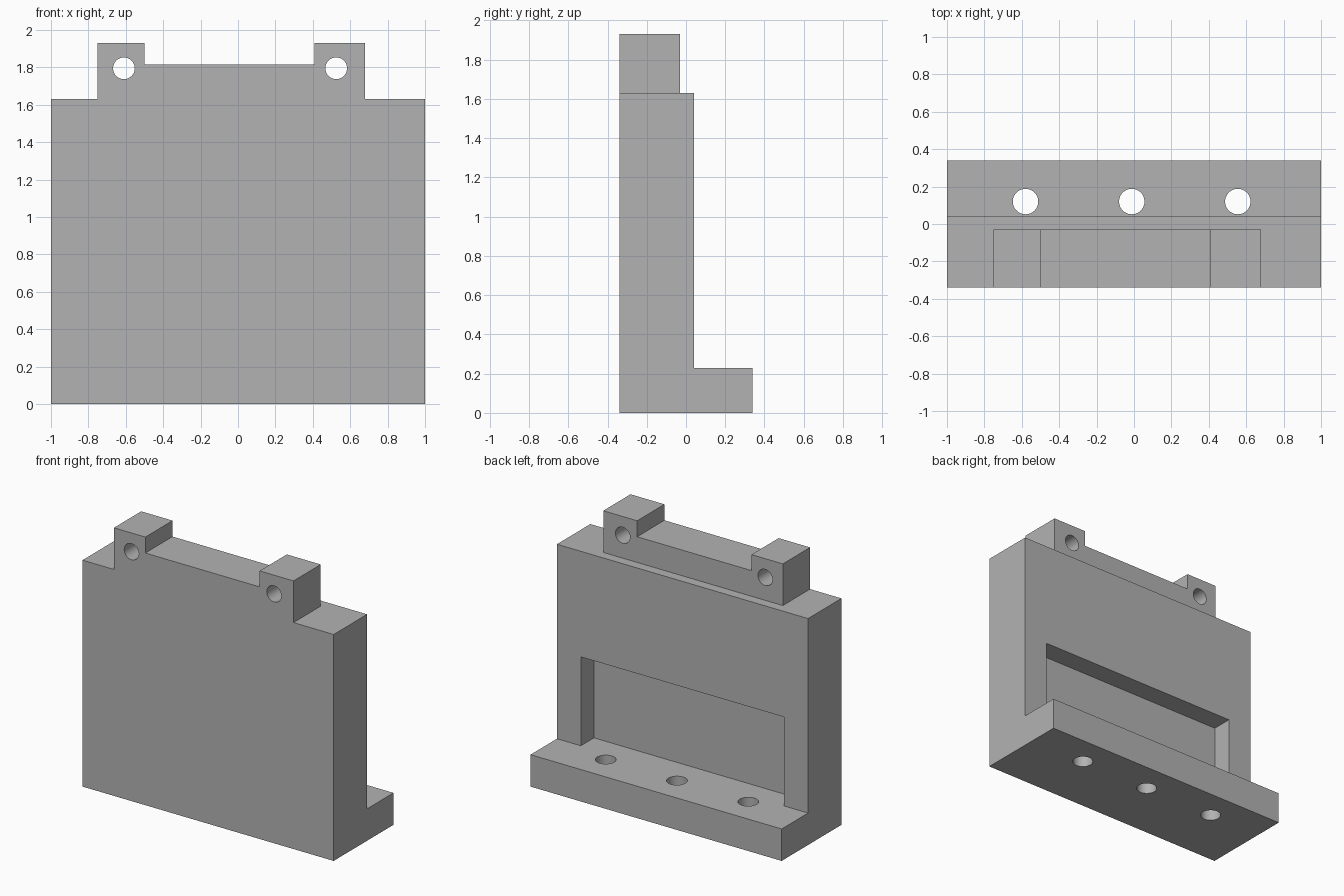
import bpy, bmesh, math
from mathutils import Vector

cube = bpy.data.objects.get("Cube")
if cube:
    bpy.data.objects.remove(cube, do_unlink=True)

grey = bpy.data.materials.new("plain grey")
grey.use_nodes = True
colour = (0.45, 0.45, 0.45, 1)
grey.diffuse_color = colour
grey.node_tree.nodes["Principled BSDF"].inputs["Base Color"].default_value = colour


def extrude(name, points, along):
    """Make a solid from a closed outline swept by a vector."""
    bm = bmesh.new()
    face = bm.faces.new([bm.verts.new(p) for p in points])
    swept = bmesh.ops.extrude_face_region(bm, geom=[face], use_keep_orig=True)
    moved = [g for g in swept["geom"] if isinstance(g, bmesh.types.BMVert)]
    bmesh.ops.translate(bm, verts=moved, vec=Vector(along))
    bmesh.ops.recalc_face_normals(bm, faces=bm.faces)
    mesh = bpy.data.meshes.new(name)
    bm.to_mesh(mesh)
    bm.free()
    mesh.materials.append(grey)
    obj = bpy.data.objects.new(name, mesh)
    bpy.context.collection.objects.link(obj)
    return obj


def drill(name, centre, radius, depth, tilt=0):
    bpy.ops.mesh.primitive_cylinder_add(vertices=48, radius=radius, depth=depth,
                                        location=centre, rotation=(tilt, 0, 0))
    tool = bpy.context.object
    tool.name = name
    tool.data.materials.append(grey)
    return tool


def combine(target, tool, operation):
    tool.hide_render = True
    mod = target.modifiers.new(operation, "BOOLEAN")
    mod.operation, mod.solver, mod.object = operation, "EXACT", tool
    bpy.context.view_layer.objects.active = target
    bpy.ops.object.modifier_apply(modifier=mod.name)
    bpy.data.objects.remove(tool, do_unlink=True)


FRONT, WALL_BACK, FOOT_BACK = -0.34, 0.04, 0.34
FOOT_TOP, WALL_TOP = 0.23, 1.63

# L-shaped wall and foot
side = [(FRONT, 0), (FOOT_BACK, 0), (FOOT_BACK, FOOT_TOP), (WALL_BACK, FOOT_TOP),
        (WALL_BACK, WALL_TOP), (FRONT, WALL_TOP)]
bracket = extrude("bracket", [(-1, y, z) for y, z in side], (2, 0, 0))

# Crown with two raised lugs
crown_outline = [(-0.75, WALL_TOP), (0.68, WALL_TOP), (0.68, 1.93), (0.41, 1.93),
                 (0.41, 1.815), (-0.5, 1.815), (-0.5, 1.93), (-0.75, 1.93)]
crown = extrude("crown", [(x, FRONT, z) for x, z in crown_outline], (0, 0.31, 0))
combine(bracket, crown, "UNION")

# Recess in the back of the wall
recess_outline = [(-0.81, FOOT_TOP), (0.81, FOOT_TOP), (0.81, 0.87), (-0.81, 0.87)]
recess = extrude("recess_cutter", [(x, -0.11, z) for x, z in recess_outline], (0, 0.25, 0))
combine(bracket, recess, "DIFFERENCE")

# Holes through the lugs and the foot
for x in (-0.61, 0.525):
    combine(bracket, drill("lug_hole", (x, -0.18, 1.795), 0.058, 0.6, math.pi / 2), "DIFFERENCE")
for x in (-0.58, -0.012, 0.555):
    combine(bracket, drill("foot_hole", (x, 0.12, 0.11), 0.068, 0.6), "DIFFERENCE")

bpy.ops.object.select_all(action="DESELECT")
bracket.select_set(True)
bpy.context.view_layer.objects.active = bracket
bpy.ops.object.shade_smooth_by_angle(angle=math.radians(30))
